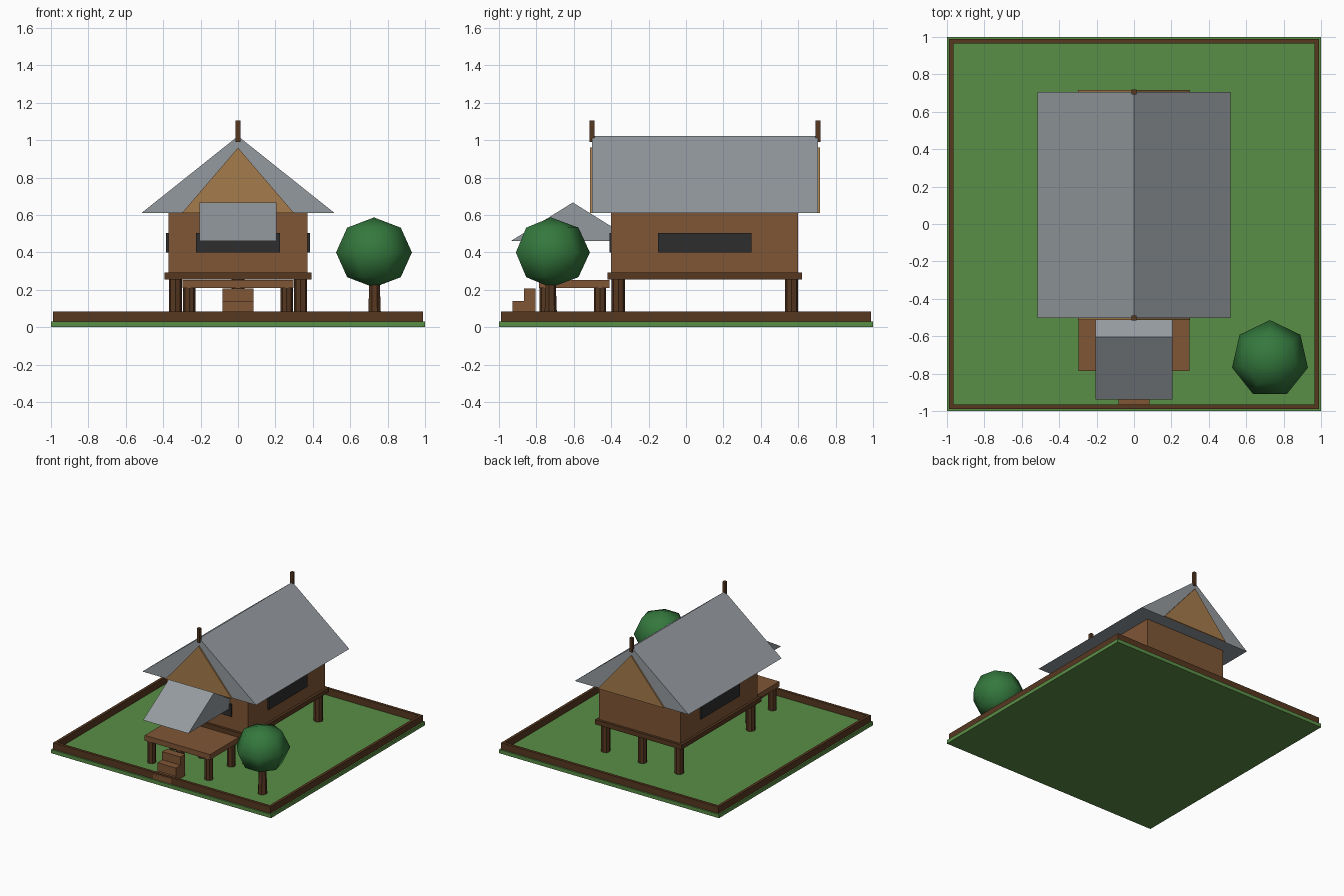
import bpy, bmesh, math
from mathutils import Matrix

if "Cube" in bpy.data.objects:
    bpy.data.objects.remove(bpy.data.objects["Cube"])


def material(name, hex_code):
    m = bpy.data.materials.new(name)
    rgb = [int(hex_code[i:i + 2], 16) / 255 for i in (0, 2, 4)]
    lin = [c / 12.92 if c <= 0.04045 else ((c + 0.055) / 1.055) ** 2.4 for c in rgb]
    m.diffuse_color = (*lin, 1)
    m.use_nodes = True
    m.node_tree.nodes["Principled BSDF"].inputs["Base Color"].default_value = m.diffuse_color
    return m


GRASS = material("grass_green", "5A8E46")
LEAF = material("leaf_green", "34783D")
DARK = material("dark_wood", "573821")
WOOD = material("wall_wood", "7F5636")
TAN = material("gable_tan", "A57C4C")
ROOF = material("roof_grey", "949A9F")
GLASS = material("window_dark", "2D2D2D")


def finish(name, bm, mat):
    bmesh.ops.recalc_face_normals(bm, faces=bm.faces)
    me = bpy.data.meshes.new(name)
    bm.to_mesh(me)
    bm.free()
    me.materials.append(mat)
    ob = bpy.data.objects.new(name, me)
    bpy.context.collection.objects.link(ob)
    return ob


def box(name, x, y, z, mat):
    """Box from (min, max) ranges."""
    bm = bmesh.new()
    bmesh.ops.create_cube(bm, size=1)
    for v in bm.verts:
        v.co = [r[0] if c < 0 else r[1] for c, r in zip(v.co, (x, y, z))]
    return finish(name, bm, mat)


def post(name, x, y, z0, z1, r0, r1, mat, sides=8):
    bm = bmesh.new()
    bmesh.ops.create_cone(bm, cap_ends=True, segments=sides, radius1=r0, radius2=r1,
                          depth=z1 - z0, matrix=Matrix.Translation((x, y, (z0 + z1) / 2)))
    return finish(name, bm, mat)


def prism(name, half, z0, z1, start, end, mat, centre=0, along_x=False):
    """Triangular gable prism running along y (or x)."""
    bm = bmesh.new()
    ends = []
    for t in (start, end):
        pts = [(centre - half, z0), (centre + half, z0), (centre, z1)]
        ends.append([bm.verts.new((t, s, z) if along_x else (s, t, z)) for s, z in pts])
    a, b = ends
    bm.faces.new(a)
    bm.faces.new(b)
    for i in range(3):
        j = (i + 1) % 3
        bm.faces.new((a[i], a[j], b[j], b[i]))
    return finish(name, bm, mat)


# Ground and border fence
box("ground", (-1, 1), (-1, 1), (0, 0.03), GRASS)
for s, side in ((-1, "left"), (1, "right")):
    box(f"fence_{side}", sorted((s * 0.965, s * 0.988)), (-0.988, 0.988), (0.02, 0.085), DARK)
for s, side in ((-1, "front"), (1, "back")):
    box(f"fence_{side}", (-0.965, 0.965), sorted((s * 0.965, s * 0.988)), (0.02, 0.085), DARK)

# House on stilts
box("house_floor", (-0.393, 0.393), (-0.42, 0.62), (0.255, 0.293), DARK)
box("house_walls", (-0.372, 0.372), (-0.4, 0.6), (0.293, 0.615), WOOD)
for i, x in enumerate((-0.335, 0, 0.335)):
    for y, row in ((-0.362, "front"), (0.565, "back")):
        post(f"house_post_{row}_{i}", x, y, 0.005, 0.26, 0.035, 0.035, DARK)

# Windows
box("front_window", (-0.225, 0.225), (-0.41, -0.395), (0.4, 0.503), GLASS)
for s, side in ((-1, "left"), (1, "right")):
    box(f"{side}_window", sorted((s * 0.365, s * 0.385)), (-0.15, 0.35), (0.4, 0.503), GLASS)

# Main roof with gable panels and finials
prism("main_roof", 0.517, 0.61, 1.022, -0.503, 0.706, ROOF)
prism("front_gable", 0.3, 0.61, 0.96, -0.514, -0.5, TAN)
prism("back_gable", 0.3, 0.61, 0.96, 0.703, 0.717, TAN)
for y, side in ((-0.503, "front"), (0.706, "back")):
    box(f"{side}_finial", (-0.0125, 0.0125), (y - 0.0125, y + 0.0125), (0.99, 1.105), DARK)

# Porch: deck, posts, roof and steps
box("porch_deck", (-0.297, 0.297), (-0.787, -0.41), (0.21, 0.253), WOOD)
for i, x in enumerate((-0.26, 0, 0.26)):
    for y, row in ((-0.75, "front"), (-0.46, "back")):
        post(f"porch_post_{row}_{i}", x, y, 0.005, 0.215, 0.033, 0.033, DARK)
prism("porch_roof", 0.333, 0.46, 0.667, -0.206, 0.206, ROOF, centre=-0.605, along_x=True)
for i in range(3):
    y = -0.988 + 0.0615 * i
    box(f"step_{i}", (-0.083, 0.083), (y, y + 0.0615), (0.005, 0.072 + 0.067 * i), WOOD)

# Tree
post("tree_trunk", 0.73, -0.725, 0.005, 0.26, 0.037, 0.028, DARK, 7)
bm = bmesh.new()
bmesh.ops.create_uvsphere(bm, u_segments=7, v_segments=4, radius=1)
bmesh.ops.transform(bm, verts=bm.verts, matrix=Matrix.Translation((0.727, -0.722, 0.4))
                    @ Matrix.Diagonal((0.208, 0.208, 0.187, 1)))
crown = finish("tree_crown", bm, LEAF)
for p in crown.data.polygons:
    p.use_smooth = True
